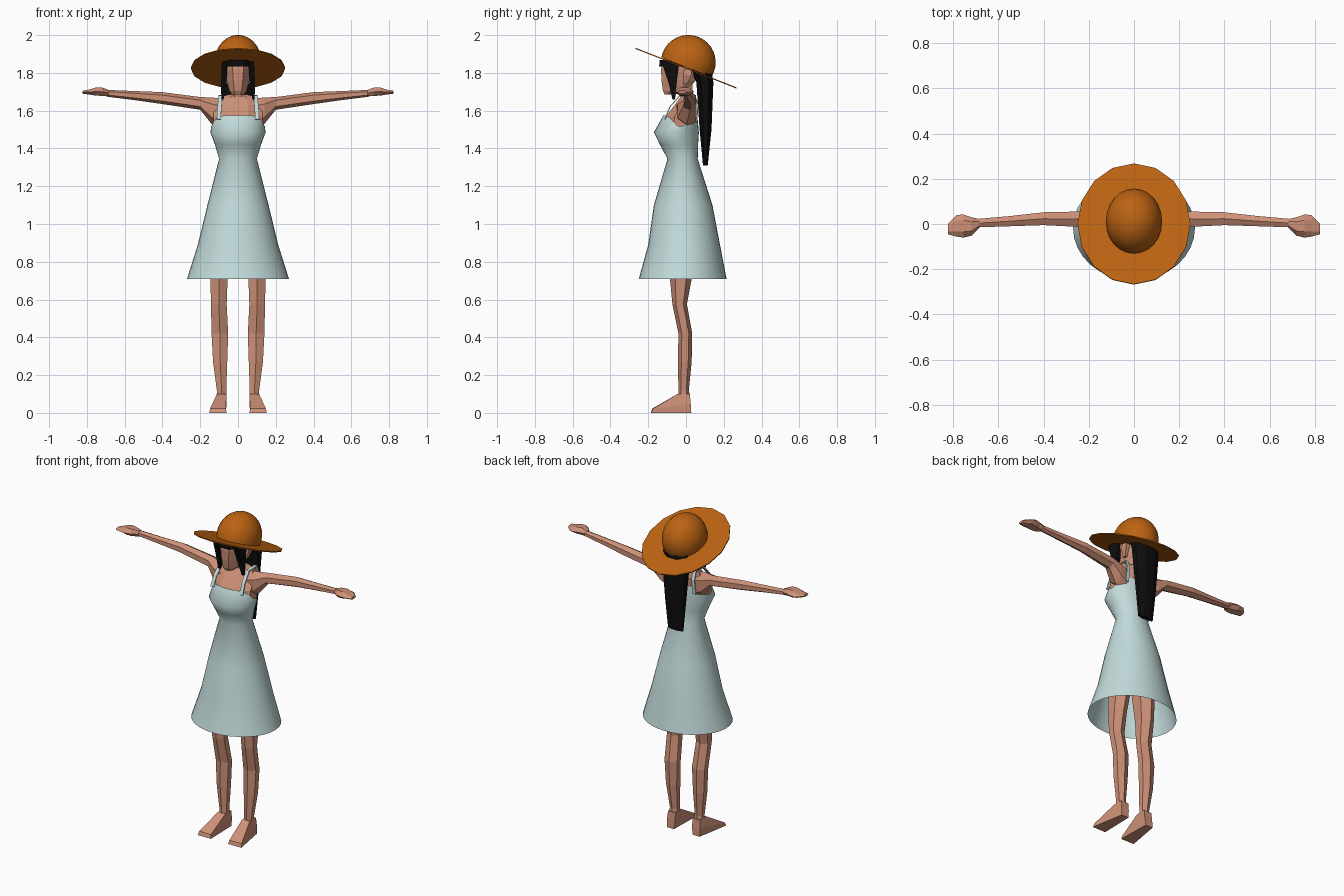
import bpy, bmesh, math
from mathutils import Matrix, Vector

if "Cube" in bpy.data.objects:
    bpy.data.objects.remove(bpy.data.objects["Cube"])


def material(name, rgb):
    m = bpy.data.materials.new(name)
    m.diffuse_color = (*rgb, 1)
    m.use_nodes = True
    m.node_tree.nodes["Principled BSDF"].inputs["Base Color"].default_value = m.diffuse_color
    return m


SKIN = material("skin", (0.61, 0.28, 0.185))
DRESS = material("pale_blue_cloth", (0.54, 0.70, 0.70))
HAT = material("orange_straw", (0.50, 0.125, 0.006))
HAIR = material("black_hair", (0.004, 0.004, 0.004))


def finish(name, bm, mat, smooth=False):
    bmesh.ops.recalc_face_normals(bm, faces=bm.faces[:])
    mesh = bpy.data.meshes.new(name)
    bm.to_mesh(mesh)
    bm.free()
    mesh.materials.append(mat)
    ob = bpy.data.objects.new(name, mesh)
    bpy.context.collection.objects.link(ob)
    for p in mesh.polygons:
        p.use_smooth = smooth
    return ob


def loft(name, rings, mat, sides=6, axis="z", phase=0.0, cap=True, smooth=False, mirror=1, edit=None):
    """Rings are (position along axis, a min, a max, b min, b max)."""
    angles = [phase + math.tau * i / sides for i in range(sides)]
    ka = max(abs(math.cos(t)) for t in angles)
    kb = max(abs(math.sin(t)) for t in angles)
    bm = bmesh.new()
    loops = []
    for t, a0, a1, b0, b1 in rings:
        loop = []
        for ang in angles:
            a = (a0 + a1) / 2 + (a1 - a0) / 2 * math.cos(ang) / ka
            b = (b0 + b1) / 2 + (b1 - b0) / 2 * math.sin(ang) / kb
            co = Vector((a, b, t) if axis == "z" else (t, a, b))
            co.x *= mirror
            loop.append(bm.verts.new(co))
        loops.append(loop)
    for lo, hi in zip(loops, loops[1:]):
        for i in range(sides):
            j = (i + 1) % sides
            bm.faces.new((lo[i], lo[j], hi[j], hi[i]))
    if cap:
        bm.faces.new(loops[0])
        bm.faces.new(loops[-1])
    if edit:
        edit(loops, angles)
    return finish(name, bm, mat, smooth)


# Torso, neck and head
loft("torso", [(1.32, -.08, .08, -.08, .04), (1.48, -.125, .125, -.12, .05),
               (1.57, -.13, .13, -.105, .05), (1.63, -.13, .13, -.06, .055),
               (1.67, -.105, .105, -.03, .05), (1.685, -.05, .05, -.025, .045)],
     SKIN, 8, phase=math.pi / 8)
loft("neck", [(1.65, -.042, .042, -.025, .045), (1.70, -.036, .036, -.035, .035),
              (1.76, -.036, .036, -.045, .035)], SKIN, 6)
loft("head", [(1.685, -.028, .028, -.112, -.06), (1.705, -.046, .046, -.122, .01),
              (1.76, -.060, .060, -.130, .05), (1.82, -.070, .070, -.132, .075),
              (1.865, -.070, .070, -.125, .08), (1.92, -.05, .05, -.08, .06)],
     SKIN, 8, phase=math.pi / 8)

# Dress with armholes lowered at both sides
def cut_armholes(loops, angles):
    for v, ang in zip(loops[-1], angles):
        v.co.z -= 0.06 * abs(math.cos(ang)) ** 6


loft("dress", [(.71, -.27, .27, -.25, .215), (.89, -.213, .213, -.20, .18),
               (1.10, -.162, .162, -.17, .14), (1.345, -.10, .10, -.098, .062),
               (1.42, -.122, .122, -.138, .064), (1.485, -.146, .146, -.17, .068),
               (1.575, -.142, .142, -.12, .06)],
     DRESS, 32, cap=False, smooth=True, edit=cut_armholes)

# Hat, built level and then tilted back
TILT = Matrix.Translation((0, 0, 1.825)) @ Matrix.Rotation(math.radians(-21.4), 4, "X")
brim = loft("hat_brim", [(-.003, -.25, .25, -.287, .287), (.003, -.25, .25, -.287, .287)],
            HAT, 16)
brim.data.transform(TILT)
bm = bmesh.new()
bmesh.ops.create_uvsphere(bm, u_segments=24, v_segments=16, radius=1)
bmesh.ops.delete(bm, geom=[v for v in bm.verts if v.co.z < -.25], context="VERTS")
bm.transform(TILT @ Matrix.Translation((0, 0, .033)) @ Matrix.Diagonal((.125, .145, .145, 1)))
finish("hat_crown", bm, HAT, smooth=True)

# Hair: fringe band under the hat and long tapered back
loft("hair_fringe", [(1.835, -.085, .085, -.142, .09), (1.868, -.08, .08, -.14, .09)],
     HAIR, 8, phase=math.pi / 8)
loft("hair_back", [(1.31, -.05, .05, .09, .115), (1.50, -.065, .065, .072, .135),
                   (1.75, -.085, .085, .055, .145), (1.82, -.08, .08, .02, .135)],
     HAIR, 8, phase=math.pi / 8)

for side, s in (("right", 1), ("left", -1)):
    # Hair lock beside the face, and ear
    loft(side + "_hair_lock", [(1.66, .076, .088, -.072, -.058), (1.74, .062, .09, -.09, -.05),
                               (1.86, .055, .085, -.13, -.035)],
         HAIR, 4, phase=math.pi / 4, mirror=s)
    loft(side + "_ear", [(1.74, .055, .07, -.015, .005), (1.79, .06, .084, -.015, .03),
                         (1.82, .06, .08, -.01, .03)], SKIN, 4, phase=math.pi / 4, mirror=s)

    # Arm with armpit web at its root
    loft(side + "_arm", [(.09, -.05, .05, 1.50, 1.665), (.14, -.045, .055, 1.53, 1.67),
                         (.20, -.015, .056, 1.605, 1.672), (.40, -.005, .052, 1.635, 1.698),
                         (.55, -.01, .035, 1.656, 1.704), (.70, -.015, .022, 1.675, 1.71)],
         SKIN, 6, axis="x", phase=math.pi / 6, mirror=s)

    # Hand
    loft(side + "_hand", [(.685, -.018, .022, 1.677, 1.71), (.72, -.052, .03, 1.678, 1.722),
                          (.755, -.06, .042, 1.68, 1.722), (.785, -.056, .04, 1.685, 1.712),
                          (.823, -.046, .002, 1.69, 1.705)], SKIN, 6, axis="x", mirror=s)

    # Leg
    loft(side + "_leg", [(.09, .06, .112, -.04, .02), (.12, .062, .112, -.04, .015),
                         (.27, .057, .132, -.043, .03), (.42, .052, .14, -.04, .033),
                         (.575, .06, .143, -.072, .005), (.71, .055, .146, -.085, .03),
                         (.90, .03, .14, -.10, .06)], SKIN, 6, phase=math.pi / 6, mirror=s)

    # Foot: a wedge from a flat sole to the ankle
    bm = bmesh.new()
    sole = [(.065, .028), (.06, -.185), (.152, -.185), (.115, .028)]
    top = [(.06, .025, .05), (.065, -.18, .022), (.148, -.175, .022), (.115, .025, .05)]
    ankle = [(.06, .02, .10), (.06, -.045, .10), (.112, -.045, .10), (.112, .02, .10)]
    rows = [[bm.verts.new((x * s, y, z)) for x, y, z in row]
            for row in ([(x, y, 0) for x, y in sole], top, ankle)]
    for lo, hi in zip(rows, rows[1:]):
        for i in range(4):
            bm.faces.new((lo[i], lo[(i + 1) % 4], hi[(i + 1) % 4], hi[i]))
    bm.faces.new(rows[0])
    bm.faces.new(rows[-1])
    finish(side + "_foot", bm, SKIN)

    # Shoulder strap
    bm = bmesh.new()
    path = [(.102, -.112, 1.555), (.098, -.085, 1.62), (.092, -.035, 1.677),
            (.092, .045, 1.68), (.095, .064, 1.63), (.098, .056, 1.54)]
    pairs = [[bm.verts.new(((x + d) * s, y, z)) for d in (-.011, .011)] for x, y, z in path]
    for a, b in zip(pairs, pairs[1:]):
        bm.faces.new((a[0], a[1], b[1], b[0]))
    strap = finish(side + "_strap", bm, DRESS)
    solid = strap.modifiers.new("thickness", "SOLIDIFY")
    solid.thickness = .006
    solid.offset = 0
